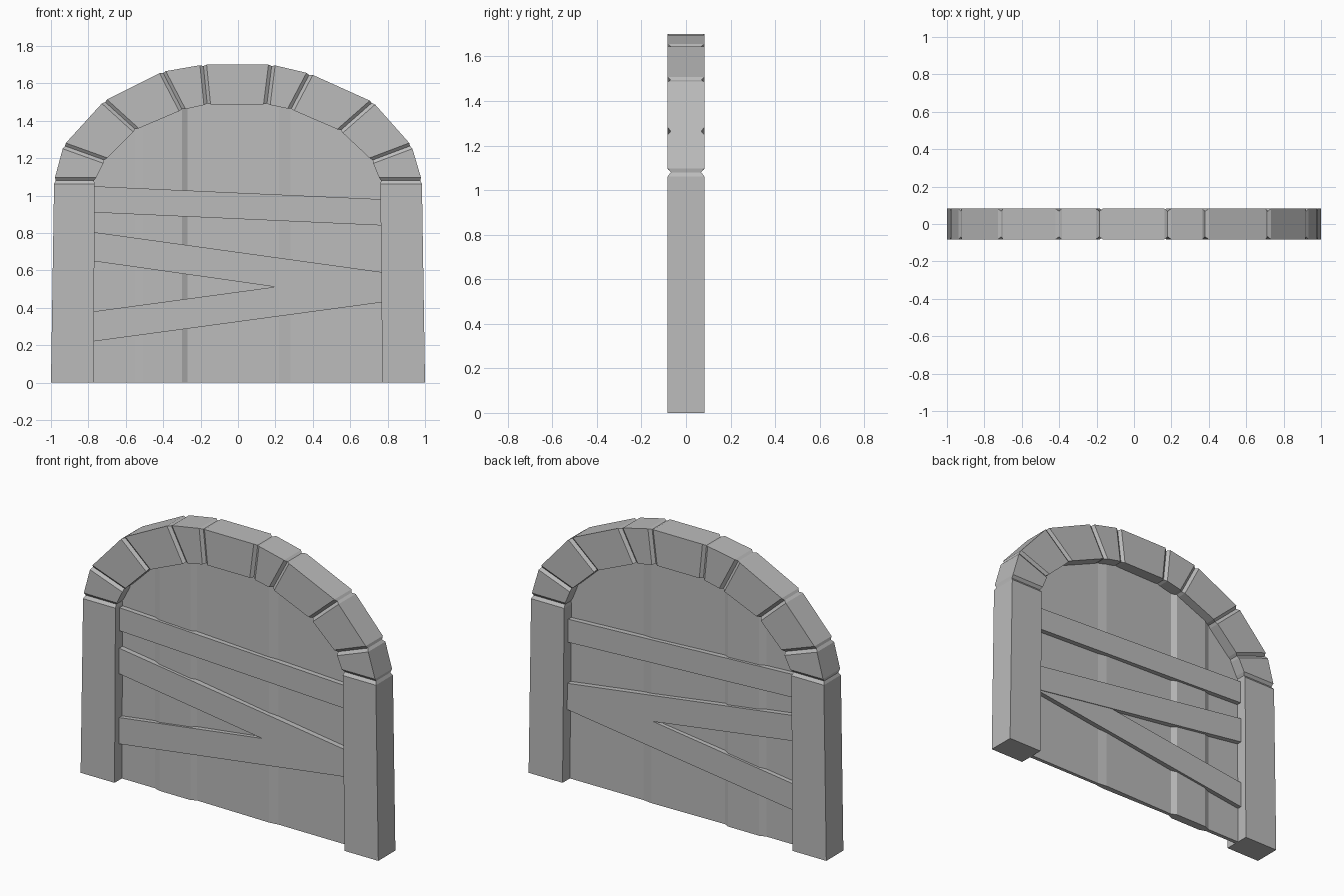
import bpy
import bmesh
from mathutils import Vector

old = bpy.data.objects.get("Cube")
if old:
    bpy.data.objects.remove(old, do_unlink=True)

# Single stone-grey material
grey = bpy.data.materials.new("plain_grey")
grey.use_nodes = True
COLOUR = (0.5, 0.5, 0.5, 1)
grey.diffuse_color = COLOUR
grey.node_tree.nodes["Principled BSDF"].inputs["Base Color"].default_value = COLOUR

DEPTH = 0.082    # half depth of the stone frame
CHAMFER = 0.018  # width of the bevel beside each joint
NOTCH = 0.008    # how far a joint sinks below the stone face


def loft(name, sections):
    """Join four-sided sections (a, b, half_depth), a and b being (x, z) points."""
    bm = bmesh.new()
    rings = []
    for a, b, d in sections:
        corners = ((a, -d), (b, -d), (b, d), (a, d))
        rings.append([bm.verts.new((p[0], y, p[1])) for p, y in corners])
    for r, s in zip(rings, rings[1:]):
        for i in range(4):
            j = (i + 1) % 4
            bm.faces.new((r[i], r[j], s[j], s[i]))
    bm.faces.new(rings[0])
    bm.faces.new(rings[-1])
    bmesh.ops.recalc_face_normals(bm, faces=bm.faces[:])
    mesh = bpy.data.meshes.new(name)
    bm.to_mesh(mesh)
    bm.free()
    mesh.materials.append(grey)
    obj = bpy.data.objects.new(name, mesh)
    bpy.context.collection.objects.link(obj)
    return obj


def shoulder(joint, other):
    """Full-size section a bevel's width away from a joint, toward the other joint."""
    (o, i), (o2, i2) = joint, other
    outward = (o - i).normalized() * NOTCH
    return (o + (o2 - o).normalized() * CHAMFER + outward,
            i + (i2 - i).normalized() * CHAMFER - outward * 0.5, DEPTH)


# Joints of the arch as (outer, inner) points, from right to left
joints = [(Vector(o), Vector(i)) for o, i in (
    ((-0.975, 1.08), (-0.77, 1.08)),
    ((-0.925, 1.265), (-0.715, 1.19)),
    ((-0.71, 1.50), (-0.55, 1.355)),
    ((-0.40, 1.655), (-0.30, 1.462)),
    ((-0.185, 1.692), (-0.165, 1.492)),
    ((0.18, 1.692), (0.155, 1.492)),
    ((0.38, 1.645), (0.285, 1.465)),
    ((0.715, 1.495), (0.55, 1.35)),
    ((0.92, 1.265), (0.72, 1.19)),
    ((0.975, 1.08), (0.765, 1.08)),
)]

# Arch stones with bevelled ends
for n, (p, q) in enumerate(zip(joints, joints[1:])):
    loft(f"arch_stone_{n + 1}", [
        (*p, DEPTH - 0.014), shoulder(p, q), shoulder(q, p), (*q, DEPTH - 0.014)])

# Posts, slightly wider at the foot and bevelled on top
for side, top in (("right", joints[0]), ("left", joints[-1])):
    s = -1 if side == "right" else 1
    foot = (Vector((s, 0)), Vector((s * 0.772, 0)))
    loft(f"{side}_post", [(*foot, DEPTH), shoulder(top, foot), (*top, DEPTH - 0.014)])

# Door panel: boards of uneven thickness, tucked into the arch
middle = [(o + i) / 2 for o, i in joints]


def arch_height(x):
    for a, b in zip(middle, middle[1:]):
        if a.x <= x <= b.x:
            return a.y + (b.y - a.y) * (x - a.x) / (b.x - a.x)
    return middle[0].y


boards = [(-0.86, 0.012), (-0.55, 0.012), (-0.51, 0.026), (-0.30, 0.026),
          (-0.27, 0.01), (0.22, 0.018), (0.28, 0.01), (0.86, 0.012)]


def half_thickness(x):
    for (a, d), (b, e) in zip(boards, boards[1:]):
        if a <= x <= b:
            return d + (e - d) * (x - a) / (b - a)
    return boards[0][1]


columns = sorted({x for x, d in boards} | {m.x for m in middle if abs(m.x) < 0.86})
loft("door_panel", [((x, 0), (x, arch_height(x)), half_thickness(x)) for x in columns])

# Cross planks showing on both faces: (right top, right bottom, left top, left bottom)
planks = {
    "upper_plank": (1.05, 0.91, 0.98, 0.84, 0.042),
    "middle_plank": (0.805, 0.65, 0.59, 0.43, 0.044),
    "lower_plank": (0.38, 0.22, 0.59, 0.43, 0.04),
}
for name, (rt, rb, lt, lb, d) in planks.items():
    loft(name, [((-0.775, rb), (-0.775, rt), d), ((0.775, lb), (0.775, lt), d)])
